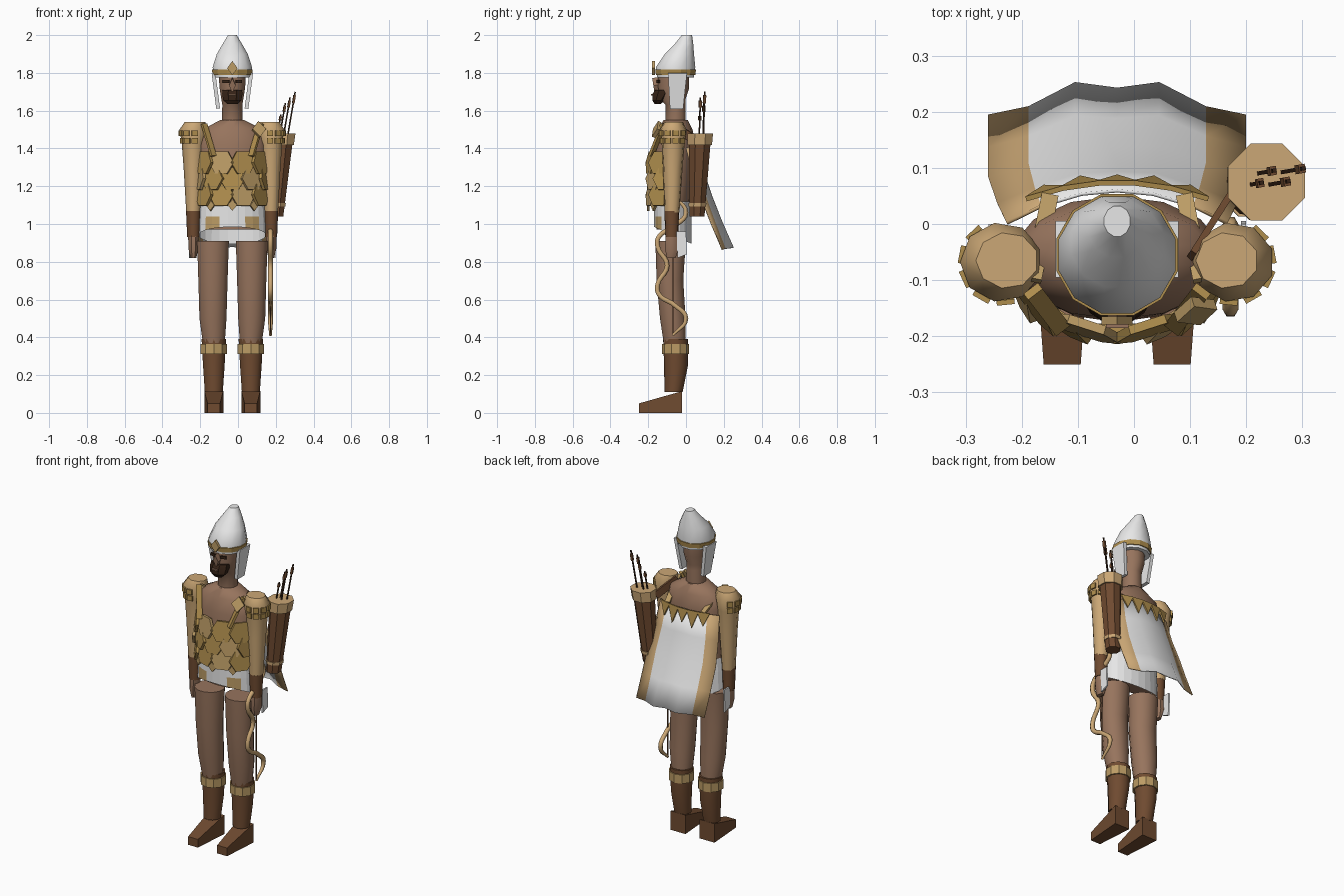
import bpy, bmesh, math
from mathutils import Matrix, Vector

if "Cube" in bpy.data.objects:
    bpy.data.objects.remove(bpy.data.objects["Cube"])

C = -0.03   # body centre line


def material(name, r, g, b):
    m = bpy.data.materials.new(name)
    m.use_nodes = True
    m.diffuse_color = (r, g, b, 1)
    bsdf = m.node_tree.nodes["Principled BSDF"]
    bsdf.inputs["Base Color"].default_value = (r, g, b, 1)
    bsdf.inputs["Roughness"].default_value = 0.9
    return m


skin = material("skin", 0.31, 0.175, 0.11)
tan = material("tan cloth", 0.60, 0.39, 0.18)
gold = material("gold", 0.43, 0.27, 0.075)
pale_gold = material("pale gold", 0.50, 0.33, 0.13)
leather = material("brown leather", 0.16, 0.07, 0.03)
white = material("white cloth", 0.83, 0.83, 0.83)
dark = material("dark hair", 0.035, 0.016, 0.008)


def finish(name, bm, mats, smooth=0):
    bmesh.ops.recalc_face_normals(bm, faces=bm.faces)
    mesh = bpy.data.meshes.new(name)
    bm.to_mesh(mesh)
    bm.free()
    ob = bpy.data.objects.new(name, mesh)
    bpy.context.collection.objects.link(ob)
    for m in mats if isinstance(mats, list) else [mats]:
        mesh.materials.append(m)
    if smooth:
        bpy.ops.object.select_all(action="DESELECT")
        ob.select_set(True)
        bpy.context.view_layer.objects.active = ob
        bpy.ops.object.shade_smooth_by_angle(angle=math.radians(smooth))
    return ob


def loft(name, rings, mats, n=10, smooth=50, cap=True):
    """Stacked ellipses: (cx, cy, z, rx, ry)."""
    bm = bmesh.new()
    loops = []
    for cx, cy, z, rx, ry in rings:
        angles = [math.tau * (i + 0.5) / n for i in range(n)]
        loops.append([bm.verts.new((cx + rx * math.cos(a), cy + ry * math.sin(a), z)) for a in angles])
    for a, b in zip(loops, loops[1:]):
        for i in range(n):
            j = (i + 1) % n
            bm.faces.new((a[i], a[j], b[j], b[i]))
    if cap:
        bm.faces.new(loops[0])
        bm.faces.new(loops[-1])
    return finish(name, bm, mats, smooth)


def plate(name, pts, loc, mat, yaw=0, tilt=0, t=0.009):
    """Flat outline facing -y, turned by yaw and leaned by tilt."""
    bm = bmesh.new()
    face = bm.faces.new([bm.verts.new((u, -t / 2, v)) for u, v in pts])
    ext = bmesh.ops.extrude_face_region(bm, geom=[face])["geom"]
    bmesh.ops.translate(bm, verts=[v for v in ext if isinstance(v, bmesh.types.BMVert)], vec=(0, t, 0))
    bm.transform(Matrix.Translation(loc) @ Matrix.Rotation(yaw, 4, "Z") @ Matrix.Rotation(tilt, 4, "X"))
    return finish(name, bm, mat)


def rect(w, h):
    return [(-w / 2, -h / 2), (w / 2, -h / 2), (w / 2, h / 2), (-w / 2, h / 2)]


def diamond(w, h):
    return [(0, -h / 2), (w / 2, 0), (0, h / 2), (-w / 2, 0)]


def rod(name, a, b, w, t, mat):
    a, b = Vector(a), Vector(b)
    bm = bmesh.new()
    bmesh.ops.create_cube(bm, size=1)
    bm.transform(Matrix.LocRotScale((a + b) / 2, (b - a).to_track_quat("Z", "Y"), (w, t, (b - a).length)))
    return finish(name, bm, mat)


# Torso, neck and head
loft("torso", [(C, -.07, .97, .165, .085), (C, -.07, 1.1, .165, .09), (C, -.065, 1.25, .175, .11),
               (C, -.06, 1.42, .19, .11), (C, -.055, 1.5, .165, .09), (C, -.055, 1.55, .065, .065)], skin, 14)
loft("head", [(C, -.055, 1.53, .057, .055), (C, -.055, 1.63, .055, .055), (C, -.07, 1.66, .06, .07),
              (C, -.065, 1.72, .07, .085), (C, -.065, 1.8, .075, .085)], skin, 12)
loft("beard", [(C, -.15, 1.635, .03, .018), (C, -.145, 1.655, .052, .036),
               (C, -.13, 1.69, .058, .05), (C, -.125, 1.71, .055, .04)], dark, 8, 30)
plate("mouth", rect(.04, .008), (C, -.181, 1.685), skin)
plate("nose", diamond(.035, .08), (C, -.158, 1.735), skin, tilt=.15, t=.03)
for s in (-1, 1):
    plate("eye", rect(.035, .016), (C + s * .034, -.147, 1.755), dark, yaw=s * .3)

# Helmet with band, emblem and cheek flaps
loft("helmet", [(C, -.055, 1.775, .1, .1), (C, -.055, 1.83, .108, .108), (C, -.035, 1.9, .085, .08),
                (C, -.01, 1.955, .052, .05), (C, .005, 2.0, .024, .028)], white, 12, 40)
loft("helmet_band", [(C, -.055, 1.79, .108, .108), (C, -.055, 1.818, .112, .112)], gold, 12, 0)
plate("helmet_emblem", diamond(.055, .075), (C, -.172, 1.825), pale_gold, t=.015)
for s in (-1, 1):
    plate("cheek_flap", [(-.04, -.1), (.03, -.1), (.05, .09), (-.05, .09)],
          (C + s * .088, -.045, 1.71), white, yaw=s * math.pi / 2, tilt=.13, t=.02)

# Kilt, lower at the back, with gold patches in front
kilt = loft("kilt", [(C, -.07, z, r, .1) for z, r in ((1.12, .172), (1.04, .177), (.94, .18))],
            [white, pale_gold], 24, 0, False)
for v in kilt.data.vertices:
    if v.co.z < 1:
        v.co.z -= (v.co.y + .07) * .45
for f in kilt.data.polygons:
    if f.center.z < 1.02 and f.center.y < -.11 and .05 < abs(f.center.x - C) < .135:
        f.material_index = 1

# Legs, boots and arms
for s in (-1, 1):
    x, xb = C + s * .1025, C + s * .098
    loft("leg", [(xb, -.06, .37, .06, .06), (x, -.07, .5, .074, .07), (x, -.085, .7, .08, .073),
                 (x, -.082, .91, .087, .083)], skin, 12)
    loft("boot_shaft", [(xb, -.066, .11, .05, .048), (xb, -.053, .25, .06, .063),
                        (xb, -.055, .39, .068, .066)], leather, 10, 40)
    loft("boot_band", [(xb, -.055, z, .073, .072) for z in (.313, .366)], pale_gold, 10, 0)
    bm = bmesh.new()
    bmesh.ops.create_cube(bm, size=1)
    for v in bm.verts:
        front = v.co.y < 0
        v.co = (xb + v.co.x * (.066 if front else .1), -.25 if front else -.02,
                0 if v.co.z < 0 else .05 if front else .115)
    finish("foot", bm, leather)

    xa = C + s * .206
    loft("sleeve", [(xa, -.074, 1.06, .038, .04), (xa, -.07, 1.3, .052, .053), (xa, -.068, 1.43, .062, .062),
                    (xa, -.068, 1.5, .074, .071), (xa - s * .01, -.065, 1.54, .056, .05)], tan, 9)
    loft("wrist_cuff", [(xa, -.075, .93, .033, .035), (xa, -.075, 1.07, .039, .04)], leather, 9)
    loft("hand", [(xa, -.078, .82, .016, .025), (xa, -.075, .87, .029, .04), (xa, -.075, .94, .03, .034)], skin, 8)
    plate("wrist_flap", [(-.02, -.07), (.03, -.05), (.025, .07), (-.025, .07)],
          (C + s * .225, -.025, .89), white, yaw=s * math.pi / 2)
    for z, r in ((1.48, .072), (1.44, .066)):
        for k in range(5):
            a = s * (k * .62 - .1)
            plate("shoulder_stud", rect(.032, .03), (xa + r * math.sin(a), -.068 - r * math.cos(a), z), gold, yaw=a)
    # Chest straps
    rod("chest_strap", (C + s * .15, -.12, 1.53), (C + s * .1, -.185, 1.36), .032, .015, gold)
    rod("back_strap", (C + s * .15, -.1, 1.525), (C + s * .12, .05, 1.42), .03, .012, pale_gold)
plate("strap_buckle", diamond(.075, .09), (.11, -.155, 1.5), pale_gold, yaw=.3, tilt=-.4, t=.02)

# Scale armour wrapped round the front
hexagon = [(.068 * math.cos(k * math.pi / 3), .068 * math.sin(k * math.pi / 3)) for k in range(6)]
for row, z in enumerate((1.325, 1.24, 1.155)):
    count = 5 if row == 1 else 4
    for k in range(count):
        a = (k - (count - 1) / 2) * (.6 if row == 1 else .62)
        loc = (C + .185 * math.sin(a), -.065 - .127 * math.cos(a), z)
        plate("armour_scale", hexagon, loc, pale_gold if (row + k) % 3 == 1 else gold, yaw=a, tilt=-.12, t=.016)
for k in (-1, 0, 1):
    plate("armour_pendant", diamond(.05, .06), (C + k * .115, -.2 + abs(k) * .03, 1.1), pale_gold, yaw=k * .5, t=.014)

# Cape with tan side strips and pointed trim
bm = bmesh.new()
edge = [(0, .243), (.075, .253), (.158, .21), (.23, .195)]
columns = [(-x, y) for x, y in edge[:0:-1]] + edge
rows = []
for i in range(5):
    f = i / 4
    row = []
    for x, y in columns:
        top_y = .062 - 1.1 * x * x
        row.append(bm.verts.new((C + x * (.86 + .14 * min(1, f * 2)), top_y + (y - top_y) * f ** 1.25,
                                 1.42 - .54 * f - .015 * abs(x) / .23)))
    rows.append(row)
for a, b in zip(rows, rows[1:]):
    for i in range(6):
        bm.faces.new((a[i], a[i + 1], b[i + 1], b[i])).material_index = int(i in (0, 5))
cape = finish("cape", bm, [white, tan], 40)
cape.modifiers.new("thickness", "SOLIDIFY").thickness = .006
for k in (-2, -1, 0, 1, 2):
    plate("cape_trim", [(-.037, .03), (0, -.05 - .02 * (k % 2)), (.037, .03)],
          (C + k * .064, .077 - .0045 * k * k, 1.395), gold, yaw=-k * .14, tilt=.14)

# Quiver with arrows
top, foot = Vector((.236, .075, 1.48)), Vector((.2, .058, 1.04))


def quiver_part(name, spans, mat):
    rings = []
    for f, r in spans:
        p = foot.lerp(top, f)
        rings.append((p.x, p.y, p.z, r, r))
    loft(name, rings, mat, 8, 0)


quiver_part("quiver", [(0, .043), (.9, .062)], leather)
quiver_part("quiver_rim", [(.86, .07), (1, .074)], tan)
quiver_part("quiver_band", [(.12, .05), (.16, .051)], tan)
for dx, dy, h in ((-.025, 0, 1.58), (-.012, .02, 1.64), (.008, 0, 1.67), (.03, .022, 1.7)):
    a = Vector((.232 + dx, .07 + dy, 1.46))
    b = a + Vector((.17, .03, 1)) * (h - 1.46)
    rod("arrow_shaft", a, b, .007, .007, dark)
    rod("arrow_fletching", a.lerp(b, .75), b.lerp(a, .08), .016, .012, leather)
rod("quiver_strap", (.1, -.06, 1.52), (.17, .05, 1.44), .012, .045, leather)

# Bow in the left hand
half = [(-.15, .1), (-.145, .15), (-.06, .21), (0, .28), (-.07, .37)]
path = [(y, .78 + d) for y, d in reversed(half)] + [(-.1, .78)] + [(y, .78 - d) for y, d in half]
curve = bpy.data.curves.new("bow", "CURVE")
curve.dimensions = "3D"
curve.bevel_depth = .014
curve.bevel_resolution = 1
spline = curve.splines.new("BEZIER")
spline.bezier_points.add(len(path) - 1)
for i, (p, (y, z)) in enumerate(zip(spline.bezier_points, path)):
    p.co = (.172, y, z)
    p.handle_left_type = p.handle_right_type = "AUTO"
    p.radius = .5 if i in (0, len(path) - 1) else 1
spline.resolution_u = 5
curve.materials.append(tan)
bpy.context.collection.objects.link(bpy.data.objects.new("bow", curve))
rod("bow_string", (.172, -.07, .41), (.172, -.07, 1.15), .005, .005, leather)
